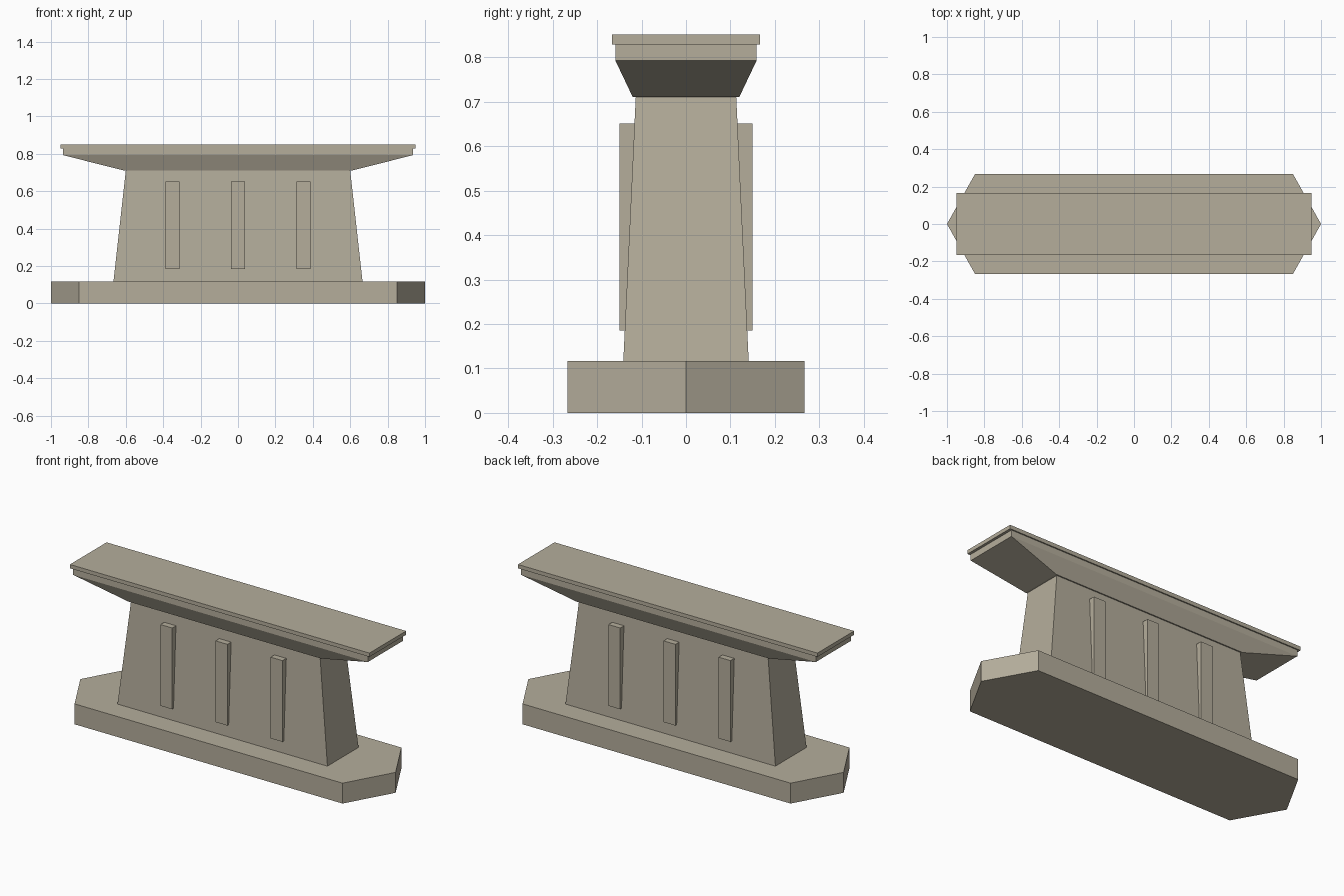
import bpy

if "Cube" in bpy.data.objects:
    bpy.data.objects.remove(bpy.data.objects["Cube"])

stone = bpy.data.materials.new("warm grey concrete")
stone.diffuse_color = (0.46, 0.42, 0.33, 1)
stone.use_nodes = True
stone.node_tree.nodes["Principled BSDF"].inputs["Base Color"].default_value = stone.diffuse_color


def loft(name, lower, upper, z0, z1):
    """Closed solid between two outlines with equal point counts."""
    n = len(lower)
    verts = [(x, y, z0) for x, y in lower] + [(x, y, z1) for x, y in upper]
    faces = [tuple(reversed(range(n))), tuple(range(n, 2 * n))]
    faces += [(i, (i + 1) % n, n + (i + 1) % n, n + i) for i in range(n)]
    mesh = bpy.data.meshes.new(name)
    mesh.from_pydata(verts, [], faces)
    mesh.materials.append(stone)
    obj = bpy.data.objects.new(name, mesh)
    bpy.context.collection.objects.link(obj)
    return obj


def rect(hx, hy, cx=0, cy=0):
    return [(cx - hx, cy - hy), (cx + hx, cy - hy), (cx + hx, cy + hy), (cx - hx, cy + hy)]


# Footing with pointed ends
hexagon = [(-0.85, -0.267), (0.85, -0.267), (1, 0), (0.85, 0.267), (-0.85, 0.267), (-1, 0)]
loft("footing", hexagon, hexagon, 0, 0.117)

# Tapered pier wall
loft("pier_wall", rect(0.666, 0.141), rect(0.6, 0.113), 0.117, 0.711)

# Flared cap, beam and top slab
loft("flared_cap", rect(0.61, 0.12), rect(0.935, 0.159), 0.711, 0.793)
loft("cap_beam", rect(0.935, 0.159), rect(0.935, 0.159), 0.793, 0.829)
loft("top_slab", rect(0.95, 0.166), rect(0.95, 0.166), 0.829, 0.851)

# Upright ribs on both broad faces
for side, label in ((-1, "front"), (1, "back")):
    for i, x in enumerate((-0.35, 0, 0.35)):
        outline = rect(0.0375, 0.025, x, side * 0.125)
        loft(f"{label}_rib_{i + 1}", outline, outline, 0.185, 0.651)
